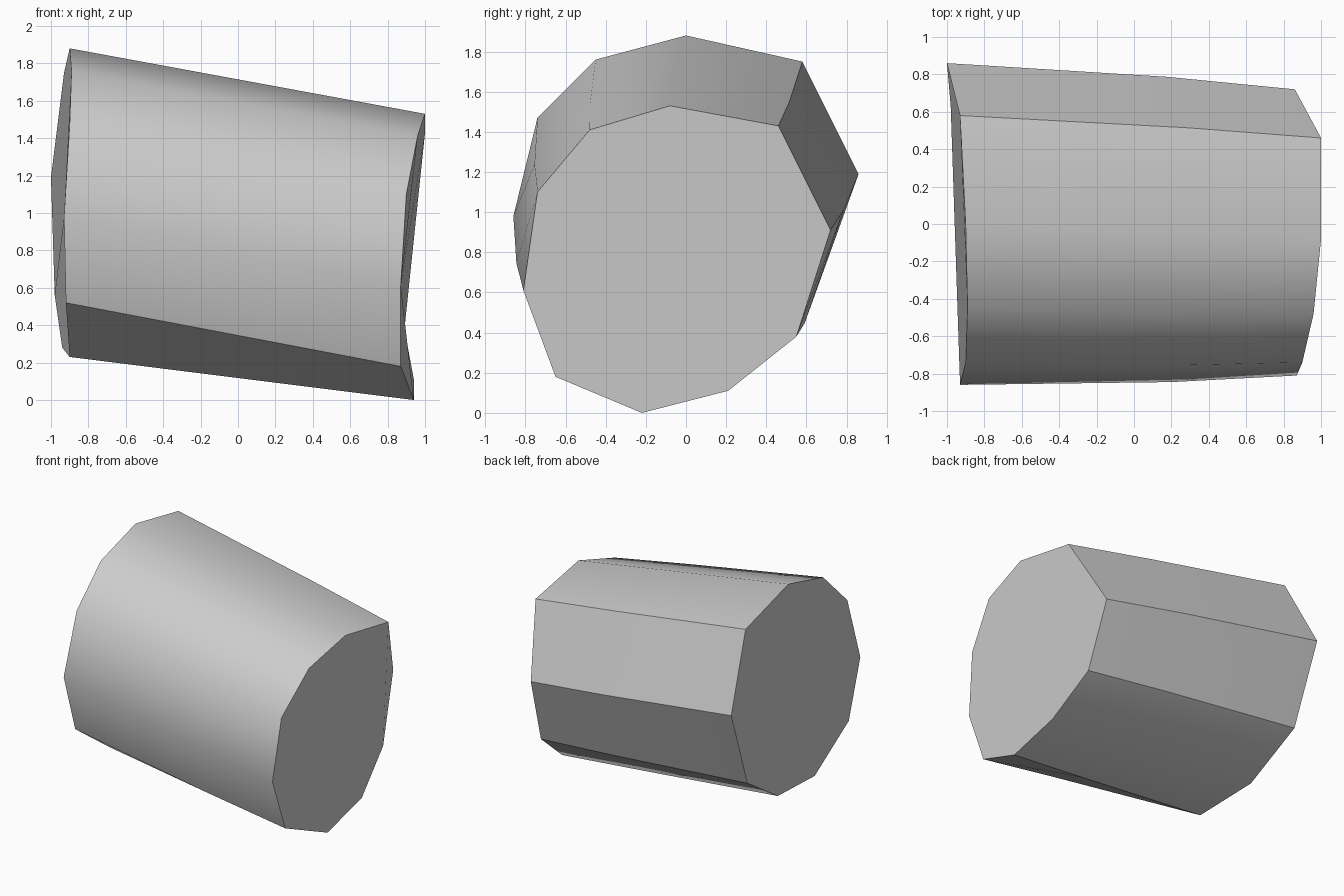
import bpy
import bmesh
import math
from mathutils import Vector

default_cube = bpy.data.objects.get("Cube")
if default_cube:
    bpy.data.objects.remove(default_cube, do_unlink=True)


def flat_material(name, colour):
    material = bpy.data.materials.new(name)
    material.use_nodes = True
    material.diffuse_color = colour
    shader = next(n for n in material.node_tree.nodes if n.type == "BSDF_PRINCIPLED")
    shader.inputs["Base Color"].default_value = colour
    return material


# Outlines of the wide end and the narrow end, running round from the top
wide_end = [(-.9, 0, 1.88), (-.93, .58, 1.75), (-1, .86, 1.19), (-.98, .63, .56),
            (-.94, .19, .28), (-.9, -.33, .23), (-.92, -.73, .52),
            (-.93, -.86, .98), (-.9, -.74, 1.47), (-.89, -.45, 1.76)]
narrow_end = [(1, -.08, 1.53), (1, .46, 1.43), (.86, .72, .91), (.89, .55, .38),
              (.94, .21, .11), (.94, -.22, 0), (.87, -.65, .18),
              (.87, -.81, .61), (.9, -.74, 1.1), (.96, -.48, 1.41)]


def middle_outline(start, end, position, bulge):
    """Blend two outlines and widen the result slightly."""
    outline = []
    for a, b in zip(start, end):
        point = Vector(a).lerp(Vector(b), position)
        point.y *= bulge
        outline.append(point)
    return outline


def loft(name, outlines, material):
    """Skin a row of outlines and close both ends."""
    bm = bmesh.new()
    rings = [[bm.verts.new(point) for point in outline] for outline in outlines]
    for ring, following in zip(rings, rings[1:]):
        for i in range(len(ring)):
            j = (i + 1) % len(ring)
            bm.faces.new((ring[i], ring[j], following[j], following[i]))
    bm.faces.new(rings[0])
    bm.faces.new(rings[-1])
    bmesh.ops.recalc_face_normals(bm, faces=bm.faces)
    mesh = bpy.data.meshes.new(name)
    bm.to_mesh(mesh)
    bm.free()
    mesh.materials.append(material)
    obj = bpy.data.objects.new(name, mesh)
    bpy.context.collection.objects.link(obj)
    return obj


# Tapered ten-sided block with a faint swelling along its length
grey = flat_material("plain grey", (.6, .6, .6, 1))
middle = middle_outline(wide_end, narrow_end, .63, 1.02)
block = loft("tapered_block", [wide_end, middle, narrow_end], grey)

# Soft shading over the shallow edges only
bpy.ops.object.select_all(action="DESELECT")
block.select_set(True)
bpy.context.view_layer.objects.active = block
bpy.ops.object.shade_smooth_by_angle(angle=math.radians(33))
